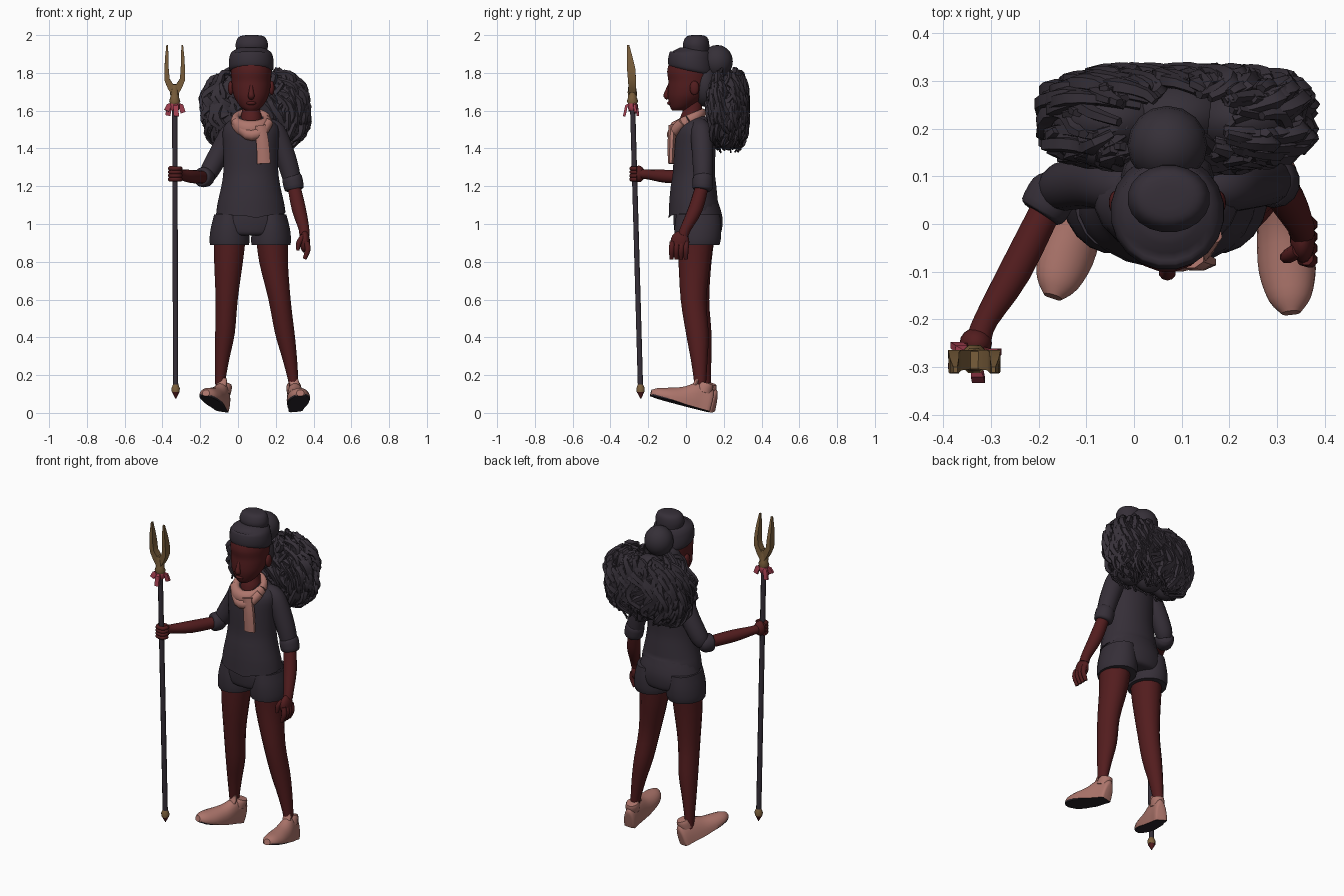
import bpy
import bmesh
import math
import random
from mathutils import Matrix, Vector

random.seed(4)
old_cube = bpy.data.objects.get("Cube")
if old_cube:
    bpy.data.objects.remove(old_cube, do_unlink=True)


def material(name, red, green, blue):
    mat = bpy.data.materials.new(name)
    mat.use_nodes = True
    mat.diffuse_color = (red, green, blue, 1)
    mat.node_tree.nodes["Principled BSDF"].inputs["Base Color"].default_value = (red, green, blue, 1)
    return mat


SKIN = material("deep brown skin", .086, .012, .013)
CLOTH = material("charcoal cloth", .036, .028, .039)
HAIR = material("dark hair", .036, .029, .039)
PINK = material("dusty pink", .42, .18, .15)
GOLD = material("old gold", .2, .115, .045)
RED = material("ribbon red", .37, .05, .08)
SOLE = material("sole black", .025, .02, .027)


def finish(name, bm, *mats, angle=50):
    """Turn a bmesh into a named, shaded object."""
    bmesh.ops.recalc_face_normals(bm, faces=bm.faces)
    mesh = bpy.data.meshes.new(name)
    bm.to_mesh(mesh)
    bm.free()
    for mat in mats:
        mesh.materials.append(mat)
    obj = bpy.data.objects.new(name, mesh)
    bpy.context.collection.objects.link(obj)
    bpy.ops.object.select_all(action="DESELECT")
    obj.select_set(True)
    bpy.context.view_layer.objects.active = obj
    bpy.ops.object.shade_smooth_by_angle(angle=math.radians(angle))
    return obj


def smooth_rings(rings, steps):
    """Catmull-Rom interpolation of (x, y, z, rx, ry) rings."""
    pts = [Vector(r) for r in rings]
    pts = [pts[0]] + pts + [pts[-1]]
    out = []
    for a, b, c, d in zip(pts, pts[1:], pts[2:], pts[3:]):
        for i in range(steps):
            t = i / steps
            out.append(b + (c - a) * t / 2 + (a * 2 - b * 5 + c * 4 - d) * t**2 / 2
                       + (b * 3 - a - c * 3 + d) * t**3 / 2)
    return out + [pts[-1]]


def add_tube(bm, rings, ref="Y", level=False, sides=14, steps=3):
    """Loft ellipses along a path; level keeps every ring horizontal."""
    rings = smooth_rings(rings, steps)
    axis = Vector((0, 1, 0)) if ref == "Y" else Vector((0, 0, 1))
    loops = []
    for i, ring in enumerate(rings):
        after, before = rings[min(i + 1, len(rings) - 1)], rings[max(i - 1, 0)]
        tangent = (Vector(after[:3]) - Vector(before[:3])).normalized()
        if level:
            tangent = Vector((0, 0, 1))
        u = axis.cross(tangent).normalized()
        v = tangent.cross(u)
        loops.append([bm.verts.new(Vector(ring[:3]) + u * ring[3] * math.cos(a) + v * ring[4] * math.sin(a))
                      for a in (math.tau * (k + .5) / sides for k in range(sides))])
    for low, high in zip(loops, loops[1:]):
        for k in range(sides):
            n = (k + 1) % sides
            bm.faces.new((low[k], low[n], high[n], high[k]))
    bm.faces.new(loops[0][::-1])
    bm.faces.new(loops[-1])


def tube(name, mat, rings, **options):
    bm = bmesh.new()
    add_tube(bm, rings, **options)
    return finish(name, bm, mat)


def round_path(points):
    return [(x, y, z, r, r) for x, y, z, r in points]


def blob(name, mat, centre, radii):
    bm = bmesh.new()
    place = Matrix.Translation(centre) @ Matrix.Diagonal((*radii, 1))
    bmesh.ops.create_uvsphere(bm, u_segments=16, v_segments=10, radius=1, matrix=place)
    return finish(name, bm, mat)


def stack(name, mat, x, rings):
    """Level loft around one x, from (z, y, rx, ry) rows."""
    return tube(name, mat, [(x, y, z, rx, ry) for z, y, rx, ry in rings], level=True, sides=20)


# Head and face
MID = .07
stack("head", SKIN, MID, [(1.6, -.04, .03, .032), (1.62, -.025, .058, .06), (1.67, .0, .09, .097),
                          (1.72, .015, .102, .112), (1.76, .02, .105, .115), (1.81, .02, .108, .121),
                          (1.87, .025, .1, .11)])
stack("neck", SKIN, MID, [(1.48, .03, .065, .07), (1.56, .03, .058, .062), (1.61, .035, .047, .05), (1.7, .04, .045, .05)])
tube("nose", SKIN, [(MID, -.088, 1.735, .008, .008), (MID, -.1, 1.7, .013, .012),
                    (MID, -.103, 1.678, .018, .016), (MID, -.094, 1.664, .012, .01)], sides=10)
blob("lips", SKIN, (MID, -.083, 1.64), (.026, .017, .011))
for side, name in ((-1, "right_ear"), (1, "left_ear")):
    blob(name, SKIN, (MID + side * .108, .045, 1.72), (.015, .025, .038))

# Wrapped cap and buns
cap = stack("head_wrap", CLOTH, MID, [(1.815, .025, .108, .114), (1.83, .025, .118, .121), (1.87, .025, .119, .119),
                                      (1.91, .027, .106, .104), (1.935, .03, .06, .06)])
for v in cap.data.vertices:
    v.co.z -= .2 * v.co.y * (v.co.z < 1.9)
stack("top_bun", CLOTH, .073, [(1.88, .055, .078, .064), (1.92, .055, .083, .068), (1.95, .053, .087, .071),
                               (1.98, .055, .078, .063), (1.995, .055, .06, .048), (2, .055, .03, .025)])
blob("back_bun", HAIR, (MID, .165, 1.86), (.084, .083, .088))
blob("nape_hair", HAIR, (MID, .1, 1.74), (.098, .07, .12))

# Loose hair: solid lobes covered in wavy locks
for name, x, y in (("right_hair_lobe", -.045, .218), ("left_hair_lobe", .225, .218), ("middle_hair", .09, .225)):
    blob(name, HAIR, (x, y, 1.59), (.14, .097, .2))
bm = bmesh.new()


def squash(value, power):
    return math.copysign(abs(value) ** power, value)


for i in range(190):
    phi = math.tau * i / 190 + random.uniform(-.15, .15)
    start, end = random.uniform(.25, 1.2), random.uniform(1.8, 2.8)
    size, phase = random.uniform(.84, 1.02), random.uniform(0, 6)
    lock = []
    for k in range(10):
        t = k / 9
        theta = start + (end - start) * t
        spread = math.sin(theta) ** .65
        angle = phi + .16 * math.sin(phase + 10 * t)
        wave = size + .06 * math.sin(phase + 15 * t)
        r = .006 + .018 * math.sin(math.pi * min(t + .12, 1))
        lock.append((.09 + .27 * wave * spread * squash(math.cos(angle), .8),
                     .222 + .1 * wave * spread * squash(math.sin(angle), .6),
                     1.597 + .224 * wave * squash(math.cos(theta), .85), r, r * .8))
    add_tube(bm, lock, sides=5, steps=2)
finish("hair_locks", bm, HAIR, angle=40)

# Jacket, dipping at the front hem
jacket = stack("jacket", CLOTH, .068, [(1.06, .04, .185, .133), (1.12, .04, .176, .13), (1.2, .04, .158, .122),
                                       (1.28, .042, .147, .112), (1.4, .045, .147, .112), (1.5, .047, .15, .102),
                                       (1.545, .057, .118, .08), (1.57, .065, .075, .06)])
for v in jacket.data.vertices:
    if v.co.z < 1.1:
        v.co.z += .15 * (v.co.y - .02)
        if v.co.y < -.05 and abs(v.co.x - MID) < .03:
            v.co.z -= .012

# Shorts
stack("shorts_hips", CLOTH, .065, [(1.14, .055, .155, .108), (1.05, .062, .185, .13), (.99, .064, .2, .13),
                                   (.95, .063, .18, .122), (.938, .063, .16, .1)])
for name, x in (("right_shorts_leg", -.045), ("left_shorts_leg", .175)):
    stack(name, CLOTH, x, [(1.05, .064, .082, .117), (.98, .063, .1, .125), (.92, .062, .107, .124), (.888, .06, .104, .118)])

# Legs
LEG_SIZES = [(.95, .088, .1), (.8, .078, .085), (.6, .06, .068), (.42, .053, .06),
             (.28, .039, .044), (.15, .026, .031), (.08, .026, .03)]
LEG_PATHS = {"right_leg": [(-.042, .055), (-.05, .05), (-.06, .055), (-.069, .075), (-.085, .09), (-.095, .1), (-.095, .1)],
             "left_leg": [(.18, .05), (.188, .045), (.22, .04), (.248, .06), (.275, .07), (.295, .075), (.3, .075)]}
for name, path in LEG_PATHS.items():
    tube(name, SKIN, [(x, y, z, rx, ry) for (x, y), (z, rx, ry) in zip(path, LEG_SIZES)], level=True)


# Shoes: toes lifted, flat dark undersides
def shoe(name, ankle, yaw, roll):
    bm = bmesh.new()
    rows = [(.05, .024, .09), (.04, .036, .12), (-.01, .042, .142), (-.055, .05, .135),
            (-.115, .058, .095), (-.185, .06, .07), (-.245, .045, .052), (-.277, .02, .034)]
    add_tube(bm, [(0, y, .015, w, h - .015) for y, w, h in rows], ref="Z", sides=20)
    for v in bm.verts:
        v.co.z = max(v.co.z, 0)
    # ankle collar and tongue
    add_tube(bm, [(0, -.008, .09, .04, .044), (0, -.006, .125, .039, .044), (0, -.004, .142, .033, .038)], level=True)
    add_tube(bm, [(0, -.06, .115, .026, .014), (0, -.055, .14, .025, .013), (0, -.06, .16, .018, .008)])
    bmesh.ops.recalc_face_normals(bm, faces=bm.faces)
    for face in bm.faces:
        face.material_index = int(face.calc_center_median().z < .007)
    turn = Matrix.Rotation(math.radians(yaw), 4, "Z") @ Matrix.Rotation(math.radians(-15), 4, "X")
    bm.transform(Matrix.Translation(ankle) @ turn @ Matrix.Rotation(math.radians(roll), 4, "Y"))
    finish(name, bm, PINK, SOLE, angle=40)


shoe("right_shoe", (-.095, .1, .018), -17, 8)
shoe("left_shoe", (.308, .076, .018), 5, -5)

# Arms with rolled sleeves
tube("right_sleeve", CLOTH, round_path([(.0, .07, 1.52, .045), (-.04, .08, 1.48, .056), (-.09, .088, 1.39, .055),
                                        (-.145, .08, 1.29, .052), (-.165, .07, 1.25, .042)]))
tube("right_cuff", CLOTH, round_path([(-.155, .09, 1.25, .035), (-.168, .07, 1.25, .052),
                                      (-.19, .03, 1.247, .052), (-.196, .02, 1.247, .04)]), ref="Z")
tube("right_forearm", SKIN, round_path([(-.175, .05, 1.247, .033), (-.25, -.1, 1.252, .035),
                                        (-.31, -.2, 1.262, .026), (-.325, -.24, 1.265, .027)]), ref="Z")
tube("left_sleeve", CLOTH, round_path([(.15, .07, 1.52, .045), (.195, .08, 1.49, .056), (.235, .087, 1.4, .057),
                                       (.275, .09, 1.28, .052), (.293, .09, 1.19, .044)]))
tube("left_cuff", CLOTH, round_path([(.283, .09, 1.255, .042), (.286, .09, 1.245, .054),
                                     (.297, .087, 1.19, .053), (.299, .086, 1.18, .04)]))
tube("left_forearm", SKIN, round_path([(.296, .085, 1.2, .035), (.322, .05, 1.08, .038),
                                       (.348, 0, .98, .029), (.352, -.015, .94, .028)]))

# Hands
blob("left_palm", SKIN, (.354, -.032, .905), (.027, .05, .058))
for i in range(4):
    y = -.072 + .025 * i
    tube("left_finger_" + str(i + 1), SKIN, round_path([(.362, y, .905, .015), (.37, y - .004, .865, .016),
                                                        (.352, y - .004, .815, .011)]), sides=8)
tube("left_thumb", SKIN, round_path([(.345, -.055, .935, .016), (.322, -.068, .9, .015), (.317, -.07, .86, .009)]), sides=8)
blob("right_palm", SKIN, (-.332, -.25, 1.265), (.034, .032, .044))
for i in range(4):
    z = 1.237 + .019 * i
    tube("right_finger_" + str(i + 1), SKIN, round_path([(-.358, -.25, z, .013), (-.353, -.282, z, .013),
                                                         (-.315, -.286, z, .012), (-.305, -.26, z, .012)]), ref="Z", sides=8)

# Scarf: sloping loop, low fold and hanging end
loop = []
for i in range(17):
    a = math.tau * i / 16
    y = .017 + .072 * math.sin(a)
    thick = .032 - .01 * math.sin(a)
    loop.append((MID + .083 * math.cos(a), y, 1.54 + .6 * (y - .01), thick * .8, thick * 1.1))
tube("scarf_loop", PINK, loop, ref="Z", sides=10, steps=2)
tube("scarf_fold", PINK, [(-.015, -.015, 1.545, .025, .025), (.05, -.066, 1.475, .028, .03), (.12, -.066, 1.485, .03, .03),
                          (.165, -.02, 1.54, .022, .025)], ref="Z", sides=10)
tube("scarf_end", PINK, [(.115, -.07, 1.52, .034, .024), (.13, -.077, 1.43, .036, .022),
                         (.137, -.08, 1.32, .038, .017)], sides=8)

# Two-pronged spear
FOOT, TOP = Vector((-.33, -.24, .1)), Vector((-.335, -.283, 1.64))


def along(z, r):
    p = FOOT.lerp(TOP, (z - FOOT.z) / (TOP.z - FOOT.z))
    return (p.x, p.y, z, r, r)


def spear_part(name, mat, *rows):
    tube(name, mat, [along(z, r) for z, r in rows], sides=8, steps=1)


spear_part("spear_shaft", CLOTH, (.12, .015), (1.64, .015))
spear_part("spear_foot_collar", GOLD, (.11, .022), (.13, .024), (.15, .015))
spear_part("spear_foot_point", SKIN, (.075, .002), (.11, .021))
spear_part("spear_socket", GOLD, (1.625, .02), (1.65, .032), (1.67, .025), (1.7, .026), (1.74, .02))
for side, name in ((-1, "right_prong"), (1, "left_prong")):
    prong = [(0, -.284, 1.69, .024, .026), (.02, -.284, 1.725, .026, .028), (.041, -.286, 1.765, .02, .03),
             (.043, -.29, 1.82, .016, .031), (.042, -.298, 1.88, .013, .022), (.04, -.306, 1.947, .006, .008)]
    tube(name, GOLD, [(-.335 + side * x, y, z, rx, ry) for x, y, z, rx, ry in prong], sides=4, steps=1)

# Ribbon tied under the prongs, with uneven tails
spear_part("ribbon_knot", RED, (1.6, .02), (1.61, .026), (1.635, .027), (1.645, .022))
for i, (angle, low) in enumerate(((.3, 1.59), (2.5, 1.575), (3.5, 1.6), (4.9, 1.57))):
    dx, dy = math.cos(angle), math.sin(angle)
    tube("ribbon_tail_" + str(i + 1), RED, [(-.335 + dx * d, -.282 + dy * d, z, w, w * .5) for d, z, w in
                                            ((.012, 1.635, .012), (.034, 1.625, .019), (.046, low, .019))], sides=4, steps=1)
